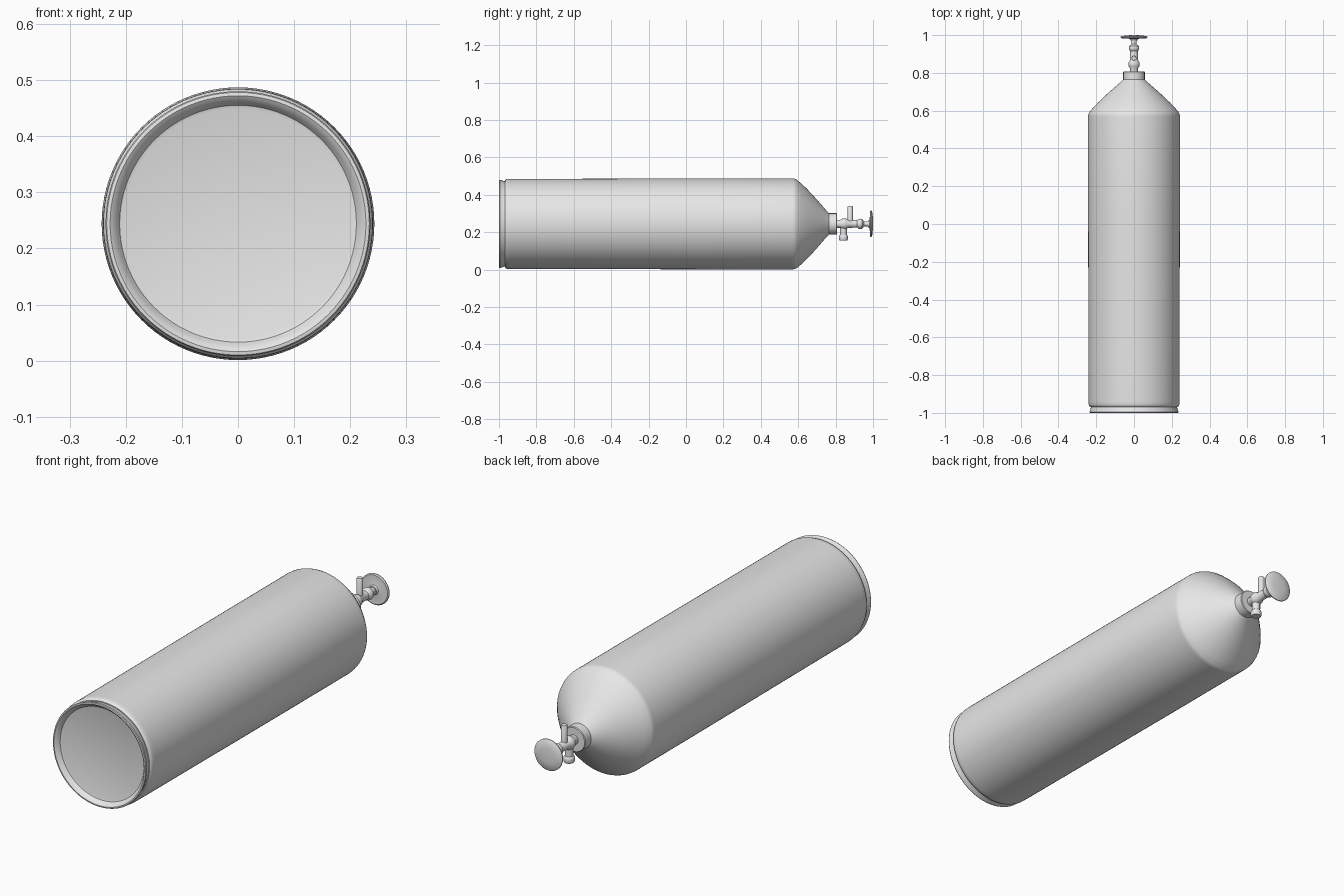
import bpy, bmesh, math
from mathutils import Matrix

if "Cube" in bpy.data.objects:
    bpy.data.objects.remove(bpy.data.objects["Cube"])

AXIS_Z = 0.244

GREY = bpy.data.materials.new("plain_grey")
GREY.use_nodes = True
COLOUR = (0.8, 0.8, 0.8, 1)
GREY.diffuse_color = COLOUR
GREY.node_tree.nodes["Principled BSDF"].inputs["Base Color"].default_value = COLOUR

ALONG_Y = Matrix.Rotation(-math.pi / 2, 4, "X")
UPRIGHT = Matrix.Identity(4)


def lathe(name, profile, turn=ALONG_Y, place=(0, 0, AXIS_Z), sides=32, angle=35):
    """Spin a (radius, distance along axis) profile into a closed smooth part."""
    bm = bmesh.new()
    verts = [bm.verts.new((r, 0, h)) for r, h in profile]
    edges = [bm.edges.new(pair) for pair in zip(verts, verts[1:])]
    bmesh.ops.spin(bm, geom=verts + edges, cent=(0, 0, 0), axis=(0, 0, 1),
                   angle=math.tau, steps=sides)
    bmesh.ops.remove_doubles(bm, verts=bm.verts, dist=1e-5)
    bmesh.ops.recalc_face_normals(bm, faces=bm.faces)
    mesh = bpy.data.meshes.new(name)
    bm.to_mesh(mesh)
    bm.free()
    mesh.transform(Matrix.Translation(place) @ turn)
    mesh.materials.append(GREY)
    obj = bpy.data.objects.new(name, mesh)
    bpy.context.collection.objects.link(obj)
    bpy.ops.object.select_all(action="DESELECT")
    obj.select_set(True)
    bpy.context.view_layer.objects.active = obj
    bpy.ops.object.shade_smooth_by_angle(angle=math.radians(angle))
    return obj


# Foot: rolled rim around a shallow recessed end plate, with a groove behind it
lathe("foot_rim", [
    (0, -0.978), (0.205, -0.978), (0.211, -0.98), (0.216, -0.988), (0.222, -0.996),
    (0.228, -1.0), (0.234, -0.999), (0.236, -0.995), (0.233, -0.985),
    (0.229, -0.975), (0.227, -0.96), (0, -0.96)], sides=96)

# Tank: barrel with a rounded front lip and a domed shoulder
lathe("tank_body", [
    (0, -0.965), (0.232, -0.968), (0.237, -0.964), (0.240, -0.955), (0.2405, -0.94),
    (0.243, 0.1), (0.243, 0.57), (0.242, 0.58), (0.238, 0.59), (0.218, 0.614),
    (0.192, 0.642), (0.163, 0.670), (0.132, 0.698), (0.100, 0.726), (0.072, 0.75),
    (0.055, 0.766), (0, 0.766)], sides=96)

# Neck collar
lathe("neck_collar", [
    (0, 0.75), (0.057, 0.75), (0.057, 0.805), (0.054, 0.808), (0, 0.808)], sides=48)

# Valve stem with its packing nut
lathe("valve_stem", [
    (0, 0.80), (0.022, 0.80), (0.022, 0.825), (0.028, 0.835), (0.030, 0.846),
    (0.028, 0.857), (0.021, 0.868), (0.020, 0.915), (0.026, 0.922), (0.028, 0.932),
    (0.026, 0.942), (0.018, 0.948), (0.013, 0.952), (0.013, 0.985), (0, 0.985)])

# Handwheel: thin dished disc with a hub
lathe("handwheel", [
    (0, 0.972), (0.018, 0.972), (0.022, 0.980), (0.045, 0.984), (0.066, 0.983),
    (0.071, 0.987), (0.071, 0.991), (0.066, 0.995), (0.035, 0.999), (0, 1.0)], sides=48)

# Upright safety outlet
lathe("upper_outlet", [
    (0, 0), (0.014, 0), (0.014, 0.092), (0.012, 0.095), (0, 0.095)],
    turn=UPRIGHT, place=(0, 0.878, AXIS_Z))

# Downward filling outlet with a flared lip
lathe("lower_outlet", [
    (0, 0), (0.018, 0), (0.018, -0.058), (0.023, -0.064), (0.024, -0.070),
    (0.024, -0.082), (0.021, -0.088), (0, -0.088)],
    turn=UPRIGHT, place=(0, 0.842, AXIS_Z))
